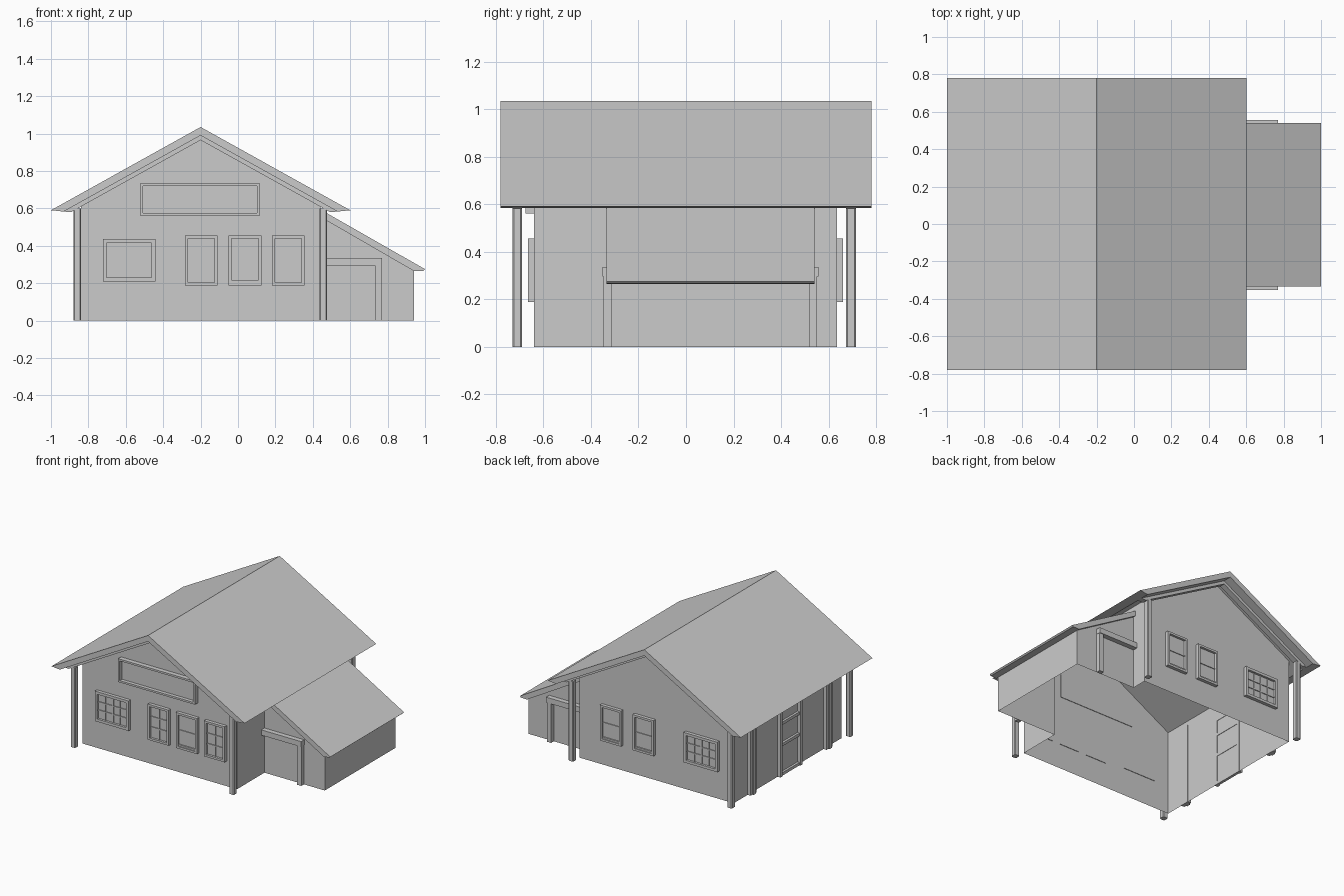
import bpy, bmesh

if "Cube" in bpy.data.objects:
    bpy.data.objects.remove(bpy.data.objects["Cube"])

FRONT, BACK, LEFT, RIGHT = -0.64, 0.635, -0.84, 0.44
RIDGE_X, SLOPE = -0.2, 0.556


def finish(name, bm):
    bmesh.ops.recalc_face_normals(bm, faces=bm.faces)
    mesh = bpy.data.meshes.new(name)
    bm.to_mesh(mesh)
    bm.free()
    ob = bpy.data.objects.new(name, mesh)
    bpy.context.collection.objects.link(ob)
    return ob


def boxes(name, spans, bevel=0):
    """One object from boxes given as (x0, x1, y0, y1, z0, z1)."""
    bm = bmesh.new()
    for x0, x1, y0, y1, z0, z1 in spans:
        geo = bmesh.ops.create_cube(bm, size=1)
        for v in geo["verts"]:
            v.co = ((x0 + x1) / 2 + v.co.x * (x1 - x0),
                    (y0 + y1) / 2 + v.co.y * (y1 - y0),
                    (z0 + z1) / 2 + v.co.z * (z1 - z0))
    if bevel:
        bmesh.ops.bevel(bm, geom=[e for e in bm.edges if abs(e.verts[0].co.z - e.verts[1].co.z) > 0.1],
                        offset=bevel, segments=1, affect='EDGES')
    return finish(name, bm)


def extrude_y(name, profile, y0, y1):
    """Closed x-z profile swept from y0 to y1."""
    bm = bmesh.new()
    face = bm.faces.new([bm.verts.new((x, y0, z)) for x, z in profile])
    ext = bmesh.ops.extrude_face_region(bm, geom=[face])
    for v in ext["geom"]:
        if isinstance(v, bmesh.types.BMVert):
            v.co.y = y1
    return finish(name, bm)


def sheet(name, faces):
    """Thin wall faces, open underneath."""
    bm = bmesh.new()
    for f in faces:
        bm.faces.new([bm.verts.new(p) for p in f])
    bmesh.ops.remove_doubles(bm, verts=bm.verts, dist=0.0005)
    return finish(name, bm)


def side_wall(x, y0, y1, z0, z1):
    return [(x, y0, z0), (x, y1, z0), (x, y1, z1), (x, y0, z1)]


def gable(top, eave):
    half = (top - eave) / SLOPE
    return [(RIDGE_X - half, eave), (RIDGE_X, top), (RIDGE_X + half, eave)]


# Main walls: gable ends and sides, open to the annex
roof_under = 0.99
eave_z = roof_under - 0.64 * SLOPE
A0, A1, AX = -0.315, 0.52, 0.94
walls = [[(LEFT, y, 0), (RIGHT, y, 0), (RIGHT, y, eave_z), (RIDGE_X, y, roof_under), (LEFT, y, eave_z)]
         for y in (FRONT, BACK)]
walls += [side_wall(LEFT, FRONT, BACK, 0, eave_z),
          side_wall(RIGHT, FRONT, A0, 0, eave_z),
          side_wall(RIGHT, A1, BACK, 0, eave_z),
          side_wall(RIGHT, A0, A1, 0.57, eave_z)]
sheet("main_walls", walls)

# Lean-to annex walls
annex = [[(RIGHT, y, 0), (AX, y, 0), (AX, y, 0.268), (RIGHT, y, 0.555)] for y in (A0, A1)]
annex.append(side_wall(AX, A0, A1, 0, 0.268))
sheet("annex_walls", annex)

# Roofs, with eaves cut level
outer, inner = gable(1.035, 0.59), gable(roof_under, 0.583)
extrude_y("main_roof", outer + inner[::-1], -0.78, 0.78)
extrude_y("annex_roof", [(0.43, 0.6), (1.0, 0.275), (0.99, 0.266), (0.942, 0.264), (0.43, 0.56)], -0.335, 0.54)

# Rake beams and the corner posts carrying them
beam = gable(roof_under, 0.583) + gable(0.965, 0.58)[::-1]
posts = []
for label, y0, y1 in (("front", -0.73, -0.69), ("back", 0.673, 0.715)):
    extrude_y(label + "_rake_beam", beam, y0, y1)
    posts += [(x, x + 0.04, y0, y1, 0, 0.6) for x in (-0.88, 0.436)]
boxes("corner_posts", posts, 0.006)


def window(name, x0, x1, z0, z1, s, cols, rows, sill=False, depth=0.025, fw=0.016):
    """Framed window on the front (s=-1) or back (s=1) wall."""
    wall = FRONT if s < 0 else BACK

    def part(a, b, c, d, out):
        y = sorted((wall - s * 0.004, wall + s * out))
        return (a, b, y[0], y[1], c, d)
    out = [part(x0, x0 + fw, z0, z1, depth), part(x1 - fw, x1, z0, z1, depth),
           part(x0, x1, z0, z0 + fw, depth), part(x0, x1, z1 - fw, z1, depth),
           part(x0 + fw, x1 - fw, z0 + fw, z1 - fw, 0.008)]
    for i in range(1, cols):
        x = x0 + fw + (x1 - x0 - 2 * fw) * i / cols
        w = 0.006 if i * 2 == cols and cols > 2 else 0.003
        out.append(part(x - w, x + w, z0 + fw, z1 - fw, 0.014))
    for j in range(1, rows):
        z = z0 + fw + (z1 - z0 - 2 * fw) * j / rows
        out.append(part(x0 + fw, x1 - fw, z - 0.004, z + 0.004, 0.014))
    if sill:
        out.append(part(x0 + fw, x1 - fw, z0 + fw, z0 + fw + 0.012, 0.018))
    boxes(name, out)


# Windows and the blank sign board
for label, s in (("front", -1), ("back", 1)):
    window(label + "_wide_window", -0.722, -0.442, 0.21, 0.435, s, 4, 3, fw=0.02)
window("front_window_left", -0.283, -0.11, 0.188, 0.455, -1, 2, 3)
window("front_window_middle", -0.05, 0.125, 0.188, 0.455, -1, 1, 2, True)
window("front_window_right", 0.183, 0.355, 0.188, 0.455, -1, 2, 3)
for i, x in enumerate((-0.105, 0.165)):
    window("back_window_%d" % (i + 1), x - 0.087, x + 0.087, 0.188, 0.455, 1, 1, 2, True)
window("sign_board", -0.522, 0.115, 0.56, 0.735, -1, 1, 1, depth=0.035, fw=0.014)

# Annex doorways, front and back: lintel and one jamb
for label, s, wall in (("front", -1, A0), ("back", 1, A1)):
    y0, y1 = sorted((wall, wall + s * 0.037))
    boxes(label + "_annex_door_frame", [(RIGHT, 0.77, y0, y1, 0.295, 0.335),
                                        (0.732, 0.768, y0 + (0.005 if s < 0 else 0),
                                         y1 - (0.005 if s > 0 else 0), 0, 0.296)])

# Left side: panelled door and two pilasters
X0, X1 = LEFT - 0.025, LEFT + 0.003
door = [(X0, X1, y, y + 0.025, 0, 0.52) for y in (-0.145, 0.09)]
door += [(X0 + 0.008, X1, -0.13, 0.1, z, z + 0.022) for z in (0.0, 0.22, 0.38, 0.498)]
boxes("side_door", door)
boxes("side_pilasters", [(X0, X1, y, y + 0.07, 0, 0.6) for y in (0.4, -0.5)]
      + [(X0 - 0.01, X1, y, y + 0.03, 0, 0.6) for y in (0.42, -0.48)])
